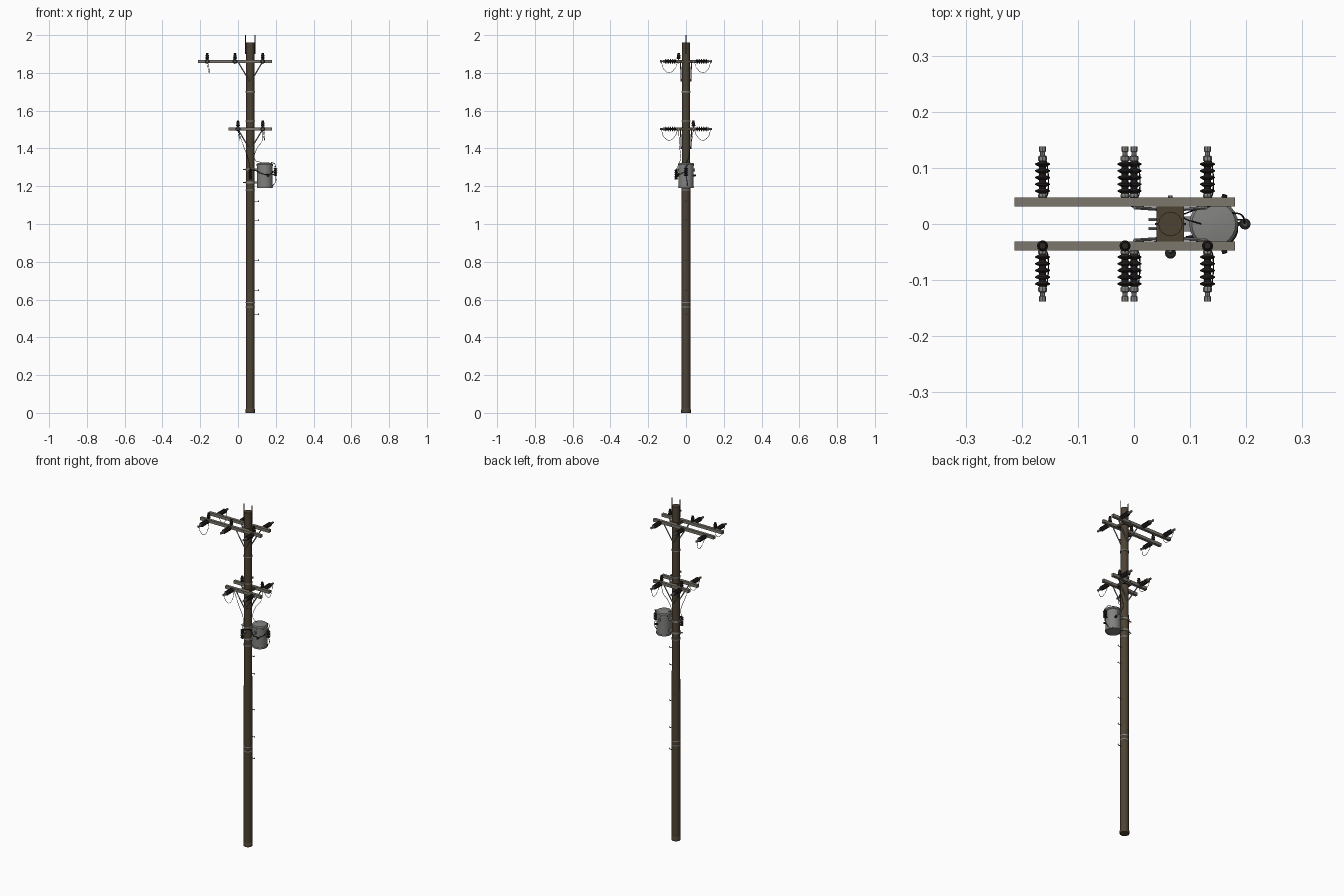
import bpy, math
from mathutils import Vector

cube = bpy.data.objects.get("Cube")
if cube:
    bpy.data.objects.remove(cube)


def material(name, rgb):
    m = bpy.data.materials.new(name)
    m.use_nodes = True
    m.diffuse_color = (*rgb, 1)
    bsdf = m.node_tree.nodes["Principled BSDF"]
    bsdf.inputs["Base Color"].default_value = (*rgb, 1)
    bsdf.inputs["Roughness"].default_value = 0.8
    return m


WOOD = material("dark_wood", (0.075, 0.055, 0.034))
ARM = material("weathered_wood", (0.2, 0.18, 0.15))
STEEL = material("galvanized_steel", (0.24, 0.24, 0.23))
TANK = material("tank_grey", (0.22, 0.22, 0.21))
DARK = material("dark_ceramic", (0.022, 0.018, 0.016))
WIRE = material("black_cable", (0.012, 0.012, 0.012))

PX = 0.065          # pole centre
ARM_Y = 0.039       # crossarm offset
TX = 0.142          # transformer centre


def finish(name, verts, faces, mat, smooth=False):
    mesh = bpy.data.meshes.new(name)
    mesh.from_pydata(verts, [], faces)
    mesh.materials.append(mat)
    ob = bpy.data.objects.new(name, mesh)
    bpy.context.collection.objects.link(ob)
    if smooth:
        bpy.ops.object.select_all(action='DESELECT')
        ob.select_set(True)
        bpy.context.view_layer.objects.active = ob
        bpy.ops.object.shade_smooth_by_angle()
    return ob


def lathe(name, origin, axis, profile, mat, sides=12):
    """Spin (radius, distance) pairs around an axis, with capped ends."""
    rot = Vector((0, 0, 1)).rotation_difference(Vector(axis).normalized())
    verts, faces = [], []
    for r, h in profile:
        for i in range(sides):
            a = math.tau * i / sides
            verts.append(Vector(origin) + rot @ Vector((r * math.cos(a), r * math.sin(a), h)))
    for k in range(len(profile) - 1):
        for i in range(sides):
            j = (i + 1) % sides
            b, t = k * sides, (k + 1) * sides
            faces.append((b + i, b + j, t + j, t + i))
    faces.append(tuple(reversed(range(sides))))
    faces.append(tuple(range(len(verts) - sides, len(verts))))
    return finish(name, verts, faces, mat, True)


def rod(name, a, b, r, mat, sides=8):
    d = Vector(b) - Vector(a)
    return lathe(name, a, d, [(r, 0), (r, d.length)], mat, sides)


def box(name, center, size, mat):
    verts = [Vector(center) + Vector((x * size[0], y * size[1], z * size[2])) / 2
             for x in (-1, 1) for y in (-1, 1) for z in (-1, 1)]
    faces = [(0, 1, 3, 2), (4, 6, 7, 5), (0, 4, 5, 1), (2, 3, 7, 6), (0, 2, 6, 4), (1, 5, 7, 3)]
    return finish(name, verts, faces, mat)


def cable(name, points, r=0.0015):
    curve = bpy.data.curves.new(name, 'CURVE')
    curve.dimensions = '3D'
    curve.bevel_depth = r
    curve.bevel_resolution = 1
    curve.resolution_u = 5
    s = curve.splines.new('BEZIER')
    s.bezier_points.add(len(points) - 1)
    for p, co in zip(s.bezier_points, points):
        p.co = co
        p.handle_left_type = p.handle_right_type = 'AUTO'
    curve.materials.append(WIRE)
    ob = bpy.data.objects.new(name, curve)
    bpy.context.collection.objects.link(ob)
    bpy.ops.object.select_all(action='DESELECT')
    ob.select_set(True)
    bpy.context.view_layer.objects.active = ob
    bpy.ops.object.convert(target='MESH')


def sheds(count, start, step, core, rim):
    prof = []
    for i in range(count):
        h = start + i * step
        prof += [(core, h), (rim, h + step * 0.3), (rim, h + step * 0.5), (core, h + step * 0.75)]
    return prof


def strain_insulator(x, side, z):
    o, ax = (x, side * 0.046, z), (0, side, 0)
    lathe("strain_shackle", o, ax, [(0.005, 0), (0.008, 0.002), (0.008, 0.006), (0.004, 0.012)], STEEL, 8)
    lathe("strain_insulator", o, ax, sheds(5, 0.008, 0.012, 0.006, 0.013), DARK)
    lathe("strain_clamp", o, ax, [(0.005, 0.064), (0.008, 0.068), (0.008, 0.074), (0.0045, 0.076),
                                  (0.0045, 0.082), (0.006, 0.083), (0.006, 0.092)], STEEL, 8)


def pin_insulator(x, y, z):
    rod("insulator_pin", (x, y, z - 0.02), (x, y, z + 0.012), 0.003, STEEL)
    lathe("pin_insulator", (x, y, z), (0, 0, 1),
          [(0.006, 0.004), (0.01, 0.008), (0.01, 0.013), (0.007, 0.015), (0.009, 0.019),
           (0.009, 0.026), (0.005, 0.029), (0.007, 0.032), (0.006, 0.037)], DARK)


# Pole with base collar, bands and top rods
lathe("pole", (PX, 0, 0), (0, 0, 1), [(0.0235, 0), (0.0235, 0.6), (0.0215, 1.96)], WOOD, 16)
lathe("pole_base", (PX, 0, 0), (0, 0, 1), [(0.0255, 0), (0.0255, 0.018), (0.0235, 0.022)], WOOD, 16)
for z in (0.56, 0.585, 1.18, 1.545, 1.7):
    lathe("pole_band", (PX, 0, z - 0.003), (0, 0, 1), [(0.0245, 0), (0.0245, 0.006)], STEEL, 16)
for s in (-1, 1):
    rod("top_rod", (PX + s * 0.0255, 0, 1.9), (PX + s * 0.0255, 0, 2.0), 0.0025, DARK)

# Climbing pegs
for z in (0.52, 0.647, 0.806, 1.017, 1.118):
    rod("climbing_peg", (PX + 0.018, 0, z), (PX + 0.045, 0, z), 0.002, STEEL)
    rod("peg_tip", (PX + 0.043, 0, z), (PX + 0.043, 0, z + 0.006), 0.002, STEEL)

# Crossarm sets: left end, height, insulator positions, side carrying the pins, cable positions
LEVELS = [(-0.213, 1.861, (-0.163, -0.016, 0.131), -1, (-0.163,)),
          (-0.05, 1.503, (0.0, 0.131), 1, (0.0, 0.131))]
for x0, z, xs, pin_side, looped in LEVELS:
    box("spacer_block", (PX, 0, z), (0.049, 0.062, 0.016), WOOD)
    for s in (-1, 1):
        box("crossarm", ((x0 + 0.18) / 2, s * ARM_Y, z), (0.18 - x0, 0.016, 0.017), ARM)
        rod("crossarm_bolt", (PX, s * 0.045, z), (PX, s * 0.051, z), 0.004, STEEL, 6)
        for d in (-1, 1):
            rod("crossarm_brace", (PX + d * 0.064, s * 0.029, z - 0.004),
                (PX + d * 0.004, s * 0.025, z - 0.105), 0.0032, STEEL, 6)
        for x in xs:
            strain_insulator(x, s, z)
        for x in looped:
            cable("jumper_cable", [(x, s * 0.13, z - 0.004), (x + 0.005, s * 0.118, z - 0.04),
                                   (x + 0.01, s * 0.09, z - 0.06), (x + 0.01, s * 0.06, z - 0.04),
                                   (x + 0.006, s * 0.045, z - 0.006)], 0.0011)
    for x in xs:
        pin_insulator(x, pin_side * ARM_Y, z + 0.008)

# Transformer tank
lathe("transformer_tank", (TX, 0, 1.19), (0, 0, 1),
      [(0.036, 0.004), (0.036, 0), (0.041, 0), (0.041, 0.118)], TANK, 24)
lathe("transformer_lid", (TX, 0, 1.306), (0, 0, 1),
      [(0.041, 0), (0.0435, 0.002), (0.0435, 0.01), (0.039, 0.016), (0.012, 0.02)], TANK, 24)
lathe("tank_rim", (TX, 0, 1.193), (0, 0, 1), [(0.0425, 0), (0.0425, 0.006)], TANK, 24)
for s in (-1, 1):
    box("lifting_lug", (TX, s * 0.043, 1.285), (0.01, 0.008, 0.016), STEEL)
    rod("low_voltage_bushing", (TX + 0.015, s * 0.036, 1.255), (TX + 0.02, s * 0.052, 1.258), 0.005, DARK)

# Mounting brackets between pole and tank
for z in (1.22, 1.288):
    lathe("bracket_band", (PX, 0, z - 0.005), (0, 0, 1), [(0.0255, 0), (0.0255, 0.01)], STEEL, 16)
    box("tank_bracket", (0.097, 0, z), (0.022, 0.026, 0.012), STEEL)
    for s in (-1, 1):
        rod("bracket_bolt", (0.026, s * 0.008, z), (0.048, s * 0.008, z), 0.003, STEEL, 6)

# Surge arrester on the outer side of the tank
box("arrester_arm", (0.188, 0, 1.262), (0.018, 0.008, 0.006), STEEL)
lathe("surge_arrester", (0.198, 0, 1.255), (0, 0, 1), sheds(4, 0, 0.011, 0.005, 0.01), DARK)
rod("arrester_cap", (0.198, 0, 1.298), (0.198, 0, 1.308), 0.004, STEEL)
cable("arrester_lead", [(0.198, 0, 1.307), (0.192, 0.016, 1.32), (0.175, 0.02, 1.327)])
cable("arrester_ground", [(0.198, 0, 1.256), (0.2, 0.006, 1.225), (0.183, 0.008, 1.203)])

# Fuse holder on the front of the pole
box("fuse_bracket", (PX, -0.034, 1.262), (0.01, 0.026, 0.008), STEEL)
lathe("fuse_holder", (PX, -0.052, 1.235), (0, 0, 1), sheds(5, 0, 0.011, 0.006, 0.01), DARK)

# Sagging cable wrapped around the tank, and feeder leads
wrap = [(PX, -0.052, 1.29)]
for i in range(7):
    a = math.radians(-150 + i * 25)
    wrap.append((TX + 0.044 * math.cos(a), 0.044 * math.sin(a), 1.278 - 0.016 * math.sin(math.pi * i / 6)))
cable("tank_cable", wrap + [(0.198, 0, 1.262)], 0.0022)
cable("feeder_lead", [(0.131, ARM_Y, 1.5), (0.128, 0.03, 1.44), (0.1, 0.022, 1.4), (0.09, 0.01, 1.34), (0.12, 0, 1.326)], 0.0012)
cable("pole_lead", [(0.0, -ARM_Y, 1.497), (0.03, -0.034, 1.41), (0.055, -0.03, 1.34), (PX, -0.052, 1.288)], 0.0012)
